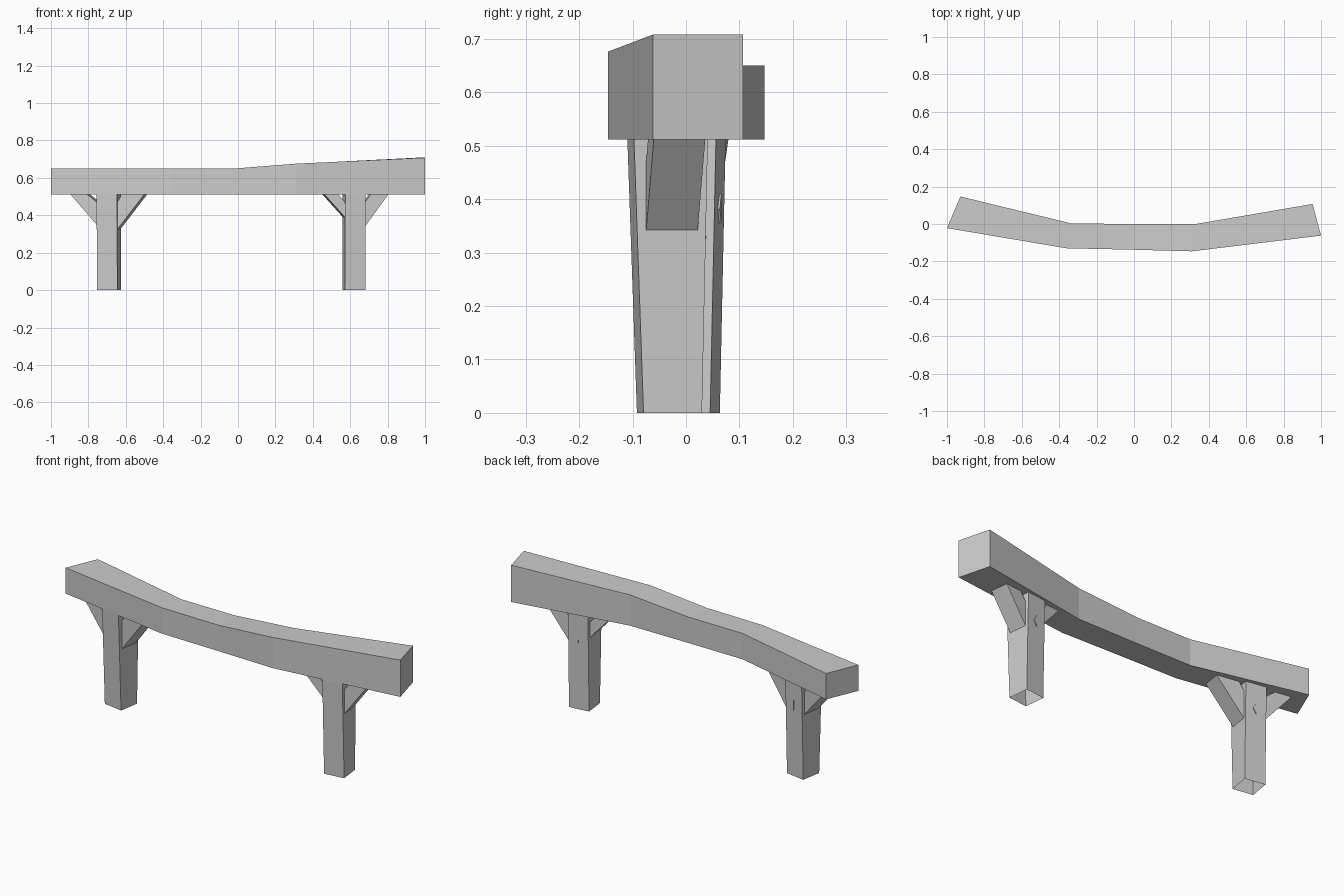
import bpy
import bmesh
from math import radians
from mathutils import Matrix, Vector

cube = bpy.data.objects.get("Cube")
if cube:
    bpy.data.objects.remove(cube, do_unlink=True)

grey = bpy.data.materials.new("plain grey")
grey.use_nodes = True
COLOUR = (0.6, 0.6, 0.6, 1)
grey.diffuse_color = COLOUR
grey.node_tree.nodes["Principled BSDF"].inputs["Base Color"].default_value = COLOUR

BEAM_BASE = 0.512


def loft(name, rings, place=Matrix(), cap_start=True):
    """Skin a row of matching cross-sections into one solid."""
    bm = bmesh.new()
    loops = [[bm.verts.new(place @ Vector(p)) for p in ring] for ring in rings]
    n = len(loops[0])
    for a, b in zip(loops, loops[1:]):
        for i in range(n):
            j = (i + 1) % n
            bm.faces.new((a[i], a[j], b[j], b[i]))
    bm.faces.new(loops[-1])
    if cap_start:
        bm.faces.new(loops[0][::-1])
    bmesh.ops.recalc_face_normals(bm, faces=bm.faces)
    mesh = bpy.data.meshes.new(name)
    bm.to_mesh(mesh)
    bm.free()
    mesh.materials.append(grey)
    obj = bpy.data.objects.new(name, mesh)
    bpy.context.collection.objects.link(obj)
    return obj


def rectangle(half_width, front, back, z):
    return [(-half_width, front, z), (half_width, front, z),
            (half_width, back, z), (-half_width, back, z)]


# Bent beam: front point, back point and top height of each station
stations = [
    ((-1.0, -0.022), (-0.928, 0.147), 0.65),
    ((-0.36, -0.13), (-0.335, 0.003), 0.65),
    ((-0.02, -0.137), (-0.02, 0.0), 0.65),
    ((0.31, -0.146), (0.33, 0.0), 0.676),
    ((1.0, -0.062), (0.955, 0.107), 0.708),
]
loft("beam", [[(*f, BEAM_BASE), (*b, BEAM_BASE), (*b, top), (*f, top)]
              for f, b, top in stations])


def brace(name, place, side, reach, low, inner):
    """Diagonal strut between post and beam, leaving a small corner gap."""
    profile = [(0.05, low), (reach, BEAM_BASE), (inner, BEAM_BASE), (0.05, 0.465)]
    rings = [[(side * u, y, z) for u, z in profile] for y in (-0.05, 0.047)]
    loft(name, rings, place)


def support(label, x, y, angle, outer, inner):
    """Tapered hollow-footed post with a strut on each side."""
    place = Matrix.Translation((x, y, 0)) @ Matrix.Rotation(radians(angle), 4, 'Z')
    loft(label + "_post",
         [rectangle(0.055, -0.055, 0.055, 0),
          rectangle(0.055, -0.073, 0.066, BEAM_BASE)], place, cap_start=False)
    side = 1 if x > 0 else -1
    brace(label + "_outer_brace", place, side, *outer)
    brace(label + "_inner_brace", place, -side, *inner)
    # Small joint tip showing through the back of the post
    tip = [(0.0, 0.355), (0.017, 0.382), (0.0, 0.41)]
    loft(label + "_joint_tip",
         [[(u, d, z) for u, z in tip] for d in (0.055, 0.067)], place)


support("left", 0.62, -0.031, 6.5, (0.18, 0.335, 0.085), (0.165, 0.385, 0.09))
support("right", -0.69, 0.0, -9.5, (0.20, 0.34, 0.11), (0.20, 0.32, 0.08))
